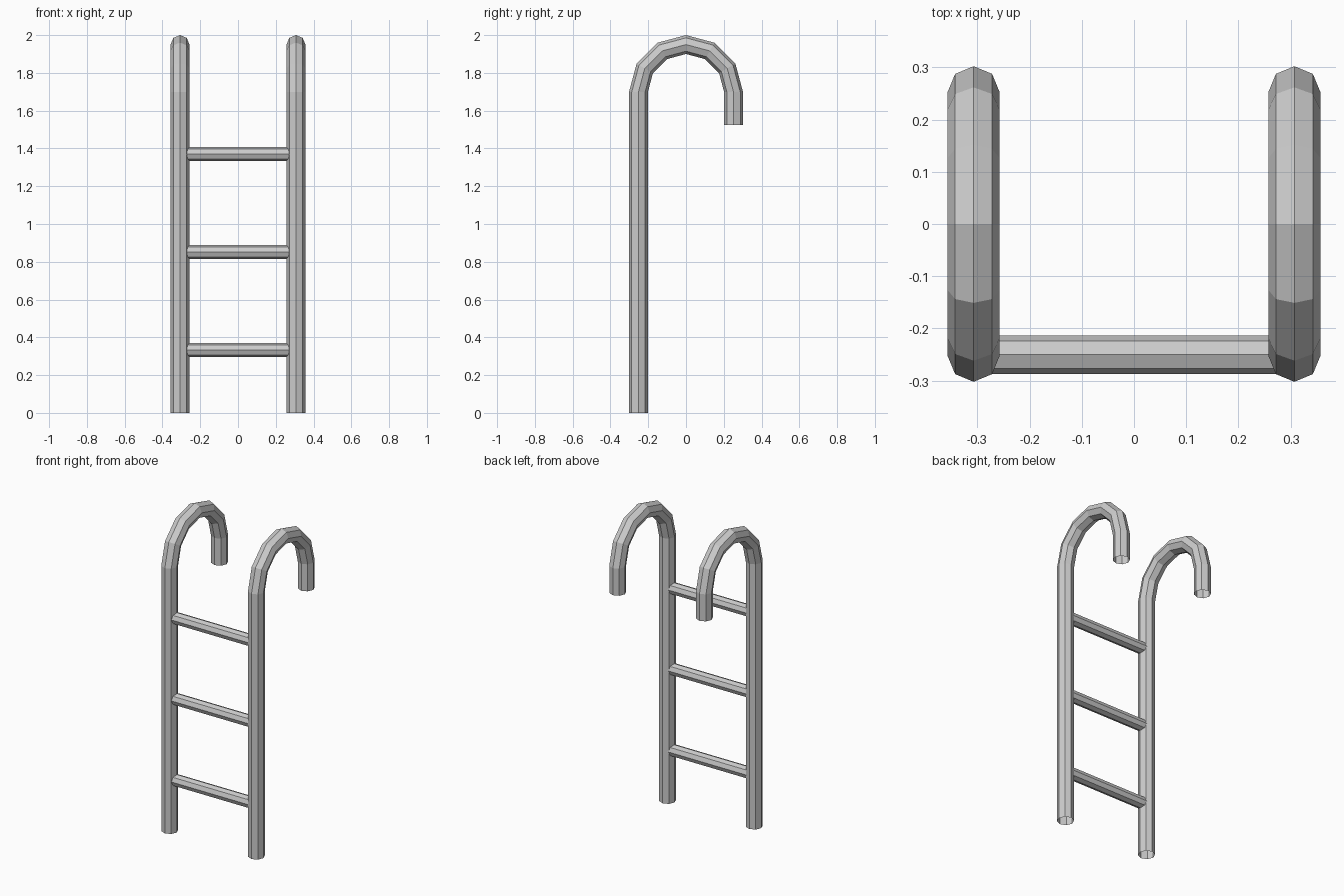
import bpy, bmesh
from math import sin, cos, pi
from mathutils import Vector

cube = bpy.data.objects.get("Cube")
if cube:
    bpy.data.objects.remove(cube, do_unlink=True)

SIDES = 8
RAIL_X, RAIL_R = 0.307, 0.05
BEND_R, BEND_Z, HOOK_Z = 0.252, 1.698, 1.525
RUNG_R, RUNG_END = 0.037, 0.28

steel = bpy.data.materials.new("brushed_steel_grey")
steel.use_nodes = True
grey = (0.6, 0.6, 0.6, 1)
steel.diffuse_color = grey
steel.node_tree.nodes["Principled BSDF"].inputs["Base Color"].default_value = grey


def tube(name, stations, side, radius):
    """Open flat-sided tube; stations are (centre, outward direction)."""
    bm = bmesh.new()
    rings = []
    for centre, out in stations:
        angles = [2 * pi * i / SIDES for i in range(SIDES)]
        rings.append([bm.verts.new(centre + radius * (out * cos(a) + side * sin(a)))
                      for a in angles])
    for a, b in zip(rings, rings[1:]):
        for i in range(SIDES):
            j = (i + 1) % SIDES
            bm.faces.new((a[i], a[j], b[j], b[i]))
    mesh = bpy.data.meshes.new(name)
    bm.to_mesh(mesh)
    bm.free()
    mesh.materials.append(steel)
    obj = bpy.data.objects.new(name, mesh)
    bpy.context.collection.objects.link(obj)
    return obj


X, Y, Z = Vector((1, 0, 0)), Vector((0, 1, 0)), Vector((0, 0, 1))

# Side rails: straight post, half-circle bend in six steps, short hook
for name, x in (("left_rail", RAIL_X), ("right_rail", -RAIL_X)):
    base = X * x
    path = [(base - Y * BEND_R, -Y)]
    for k in range(7):
        t = pi * k / 6
        out = -Y * cos(t) + Z * sin(t)
        path.append((base + Z * BEND_Z + out * BEND_R, out))
    path.append((base + Y * BEND_R + Z * HOOK_Z, Y))
    tube(name, path, X, RAIL_R)

# Rungs: ends sit inside the rails
for name, z in (("lower_rung", 0.333), ("middle_rung", 0.852), ("upper_rung", 1.37)):
    centre = Z * z - Y * 0.25
    tube(name, [(centre - X * RUNG_END, Z), (centre + X * RUNG_END, Z)], -Y, RUNG_R)
